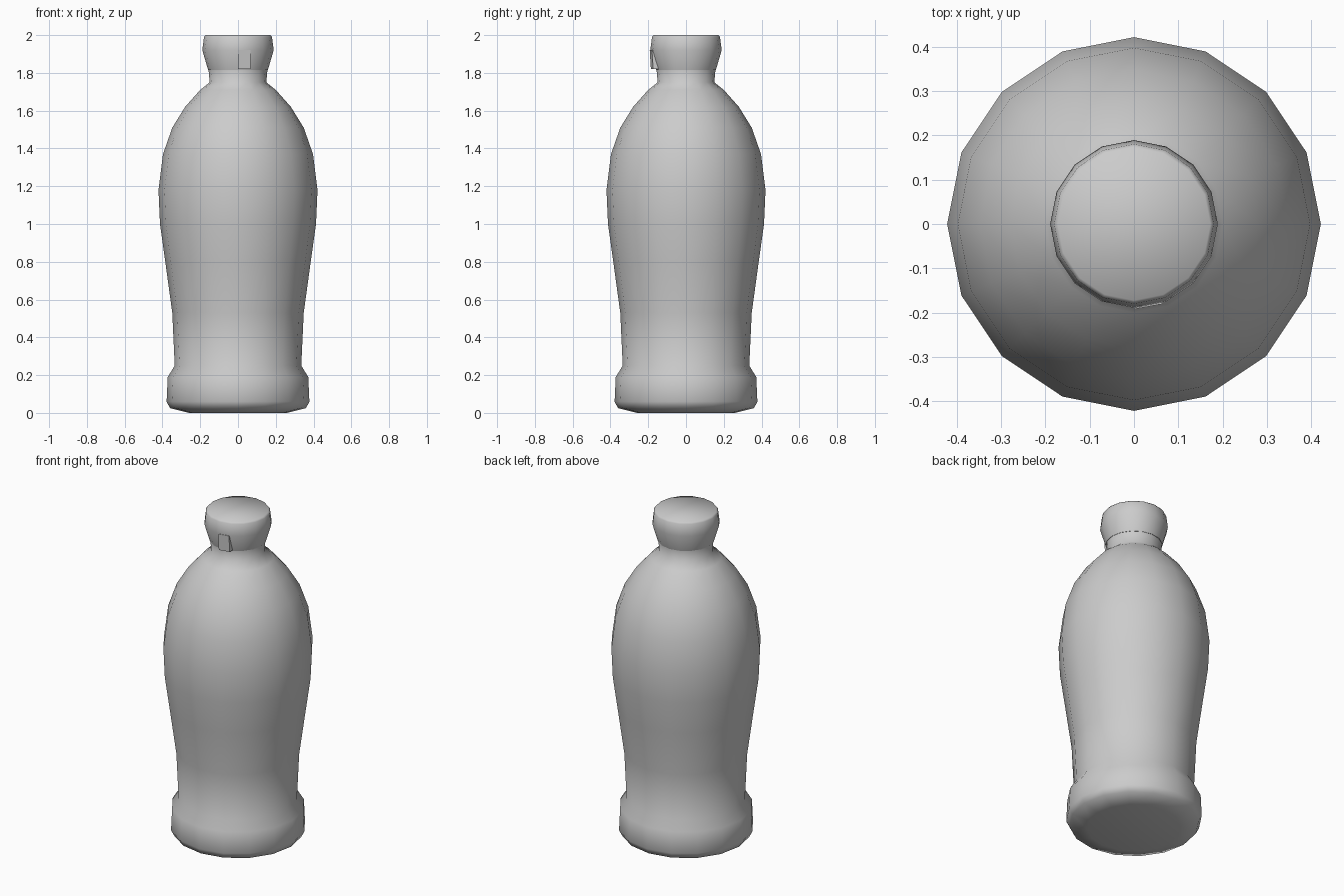
import bpy, bmesh
from math import cos, sin, tau

if "Cube" in bpy.data.objects:
    bpy.data.objects.remove(bpy.data.objects["Cube"])

SIDES = 16


def finish(name, bm, angle):
    bmesh.ops.recalc_face_normals(bm, faces=bm.faces)
    mesh = bpy.data.meshes.new(name)
    bm.to_mesh(mesh)
    bm.free()
    obj = bpy.data.objects.new(name, mesh)
    bpy.context.collection.objects.link(obj)
    bpy.ops.object.select_all(action='DESELECT')
    bpy.context.view_layer.objects.active = obj
    obj.select_set(True)
    bpy.ops.object.shade_smooth_by_angle(angle=angle)
    return obj


def lathe(name, profile, angle=1.2):
    """Revolve (radius, height) points around z and close both ends."""
    bm = bmesh.new()
    rings = [[bm.verts.new((r * cos(tau * i / SIDES), r * sin(tau * i / SIDES), z))
              for i in range(SIDES)] for r, z in profile]
    for a, b in zip(rings, rings[1:]):
        for i in range(SIDES):
            j = (i + 1) % SIDES
            bm.faces.new((a[i], a[j], b[j], b[i]))
    bm.faces.new(rings[0])
    bm.faces.new(rings[-1])
    return finish(name, bm, angle)


# Bottle body: flared foot, waist, rounded shoulder and neck
lathe("bottle_body", [
    (0.26, 0.0), (0.36, 0.025), (0.378, 0.06), (0.372, 0.19), (0.335, 0.25),
    (0.348, 0.53), (0.385, 0.80), (0.413, 1.0), (0.421, 1.18), (0.397, 1.37),
    (0.348, 1.51), (0.28, 1.62), (0.20, 1.71), (0.15, 1.75), (0.157, 1.83)])

# Cap
lathe("cap", [(0.158, 1.815), (0.189, 1.92), (0.18, 1.99), (0.172, 2.0)])

# Small opening tab on the front of the cap
bm = bmesh.new()
section = [(-0.15, 1.82), (-0.186, 1.82), (-0.192, 1.92), (-0.15, 1.92)]
left, right = ([bm.verts.new((x, y + dy, z)) for y, z in section]
               for x, dy in ((0.0, 0.0), (0.065, 0.012)))
for i in range(4):
    j = (i + 1) % 4
    bm.faces.new((left[i], left[j], right[j], right[i]))
bm.faces.new(left)
bm.faces.new(right)
finish("cap_tab", bm, 0.6)
